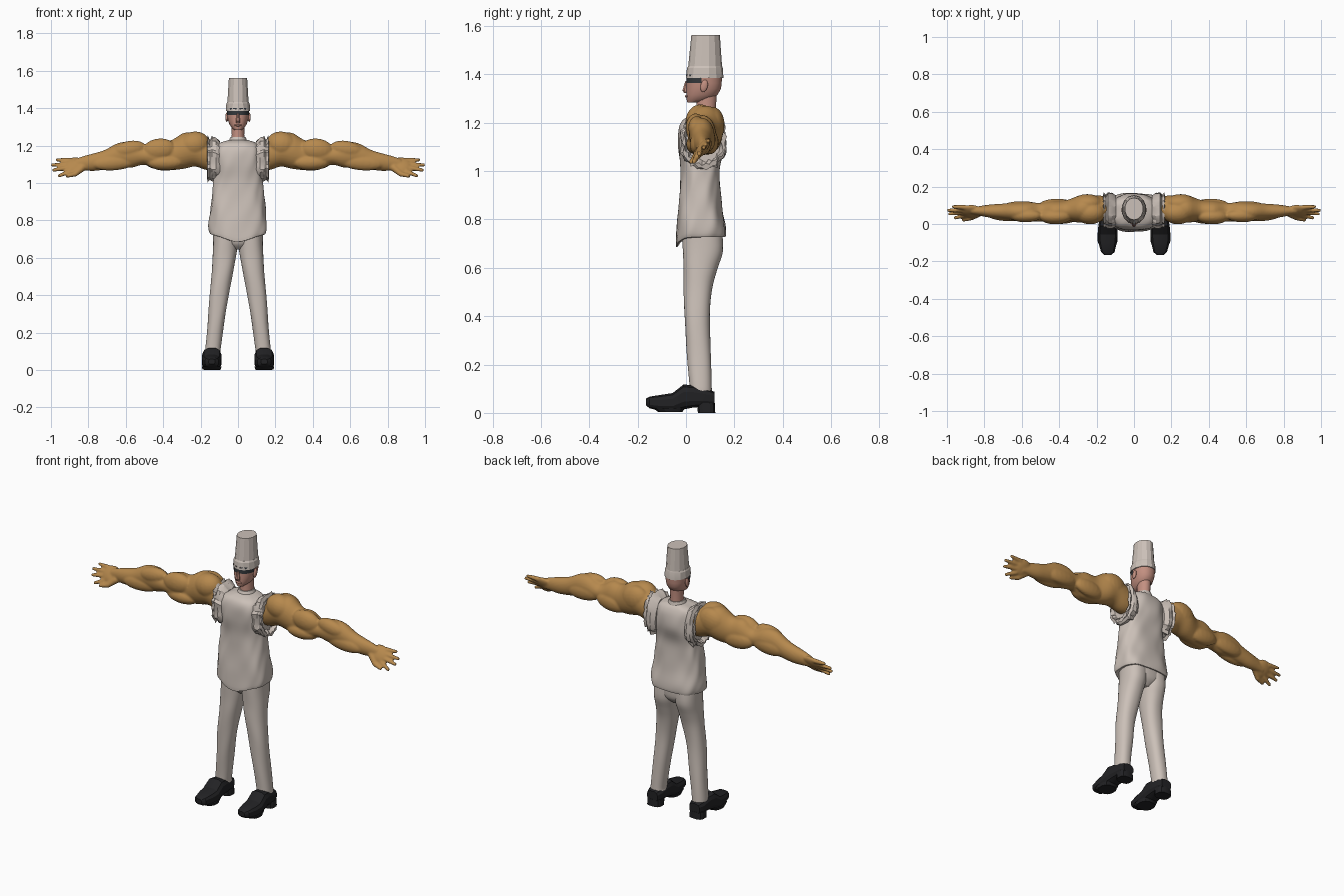
import bpy, bmesh, math, random
from mathutils import Vector, Matrix

if "Cube" in bpy.data.objects:
    bpy.data.objects.remove(bpy.data.objects["Cube"])

random.seed(4)


def material(name, rgb):
    m = bpy.data.materials.new(name)
    m.diffuse_color = (*rgb, 1)
    m.use_nodes = True
    m.node_tree.nodes["Principled BSDF"].inputs["Base Color"].default_value = m.diffuse_color
    return m


CLOTH = material("off_white_cloth", (0.60, 0.53, 0.48))
TAN = material("tan_muscle", (0.47, 0.25, 0.075))
SKIN = material("pink_skin", (0.55, 0.28, 0.22))
BLACK = material("black_leather", (0.016, 0.016, 0.018))
DARK = material("dark_eye_band", (0.035, 0.04, 0.045))


def smooth_rows(rows, sub):
    """Catmull-Rom subdivision of the section rows."""
    out = []
    for i in range(len(rows) - 1):
        p = [Vector(rows[min(max(j, 0), len(rows) - 1)]) for j in range(i - 1, i + 3)]
        for k in range(sub):
            t = k / sub
            out.append(0.5 * (2 * p[1] + (p[2] - p[0]) * t
                       + (2 * p[0] - 5 * p[1] + 4 * p[2] - p[3]) * t * t
                       + (3 * p[1] - p[0] - 3 * p[2] + p[3]) * t ** 3))
    return out + [Vector(rows[-1])]


def loft(bm, axis, rows, n=24, power=2.0, sub=1, wobble=None):
    """Rows are (position on axis, centre1, radius1, centre2, radius2)."""
    rings = []
    for t, c1, r1, c2, r2 in smooth_rows(rows, sub):
        ring = []
        for i in range(n):
            a = 2 * math.pi * (i + 0.5) / n
            w = wobble(t, a) if wobble else 1
            c, s = math.cos(a), math.sin(a)
            u = c1 + w * r1 * math.copysign(abs(c) ** (2 / power), c)
            v = c2 + w * r2 * math.copysign(abs(s) ** (2 / power), s)
            ring.append(bm.verts.new({'x': (t, u, v), 'y': (u, t, v), 'z': (u, v, t)}[axis]))
        rings.append(ring)
    for a, b in zip(rings, rings[1:]):
        for i in range(n):
            bm.faces.new((a[i], a[(i + 1) % n], b[(i + 1) % n], b[i]))
    bm.faces.new(rings[0])
    bm.faces.new(rings[-1])


def ball(bm, c, r, tilt=0.0, axis='X'):
    m = Matrix.Translation(c) @ Matrix.Rotation(math.radians(tilt), 4, axis) @ Matrix.Diagonal((*r, 1))
    bmesh.ops.create_uvsphere(bm, u_segments=20, v_segments=12, radius=1, matrix=m)


def limb(bm, p0, p1, r0, r1):
    """Tapered rod with round ends, for fingers."""
    p0, p1 = Vector(p0), Vector(p1)
    d = p1 - p0
    m = Matrix.Translation((p0 + p1) / 2) @ d.to_track_quat('Z', 'Y').to_matrix().to_4x4()
    bmesh.ops.create_cone(bm, cap_ends=True, segments=12, radius1=r0, radius2=r1, depth=d.length, matrix=m)
    ball(bm, p0, (r0,) * 3)
    ball(bm, p1, (r1,) * 3)


def finish(name, bm, mats, mirror=False, angle=40):
    bmesh.ops.recalc_face_normals(bm, faces=bm.faces)
    me = bpy.data.meshes.new(name)
    bm.to_mesh(me)
    bm.free()
    for m in mats:
        me.materials.append(m)
    ob = bpy.data.objects.new(name, me)
    bpy.context.collection.objects.link(ob)
    if angle:
        bpy.ops.object.select_all(action='DESELECT')
        ob.select_set(True)
        bpy.context.view_layer.objects.active = ob
        bpy.ops.object.shade_smooth_by_angle(angle=math.radians(angle))
    if mirror:
        ob.modifiers.new("mirror", 'MIRROR').use_mirror_merge = False
    return ob


# Tunic: wrinkled body with a hem that dips at the front
bm = bmesh.new()
loft(bm, 'z', [(.735, 0, .125, .062, .085), (.728, 0, .147, .062, .102), (.77, 0, .155, .063, .101),
               (.85, 0, .148, .058, .09), (.95, 0, .137, .059, .082), (1.02, 0, .13, .06, .082),
               (1.10, 0, .125, .064, .097), (1.17, 0, .124, .063, .094), (1.21, 0, .105, .065, .078),
               (1.23, 0, .05, .075, .05)], n=64, power=2.7, sub=4,
     wobble=lambda z, a: 1 + .018 * math.sin(5 * a + 22 * z) + .012 * math.sin(9 * a - 35 * z))
for v in bm.verts:
    if v.co.z < .80:
        f = (.80 - v.co.z) / .07
        v.co.z -= f * .045 * max(0, (.06 - v.co.y) / .1) * max(0, 1 - abs(v.co.x) / .16)
finish("tunic", bm, [CLOTH])

# Torn sleeve frills round the armholes
jag = {}


def ragged(t, a):
    key = (round(t, 3), round(a, 3))
    return jag.setdefault(key, random.uniform(.92, 1.07) + .03 * math.sin(11 * a))


bm = bmesh.new()
loft(bm, 'x', [(.095, .07, .08, 1.12, .10), (.118, .07, .094, 1.125, .118), (.14, .072, .094, 1.13, .124),
               (.15, .073, .082, 1.13, .104), (.162, .074, .088, 1.13, .118), (.166, .074, .078, 1.13, .102),
               (.145, .075, .07, 1.13, .09)], n=40, power=2.3, wobble=ragged)
finish("sleeve_frill", bm, [CLOTH], mirror=True, angle=25)

# Muscular arm and hand, fused by remeshing
bm = bmesh.new()
loft(bm, 'x', [(.10, .082, .065, 1.14, .075), (.17, .083, .068, 1.155, .085), (.23, .082, .073, 1.176, .088),
               (.29, .08, .073, 1.172, .096), (.36, .072, .056, 1.148, .08), (.43, .065, .058, 1.15, .08),
               (.50, .063, .05, 1.145, .047), (.57, .065, .052, 1.15, .068), (.64, .066, .047, 1.148, .066),
               (.71, .068, .04, 1.125, .053), (.77, .069, .035, 1.112, .047), (.83, .07, .025, 1.105, .038),
               (.87, .07, .018, 1.098, .03)], n=32, sub=4)
for c, r, tilt in [((.235, .06, 1.205), (.085, .062, .07), 12), ((.25, .11, 1.19), (.085, .05, .075), 14),
                   ((.42, .04, 1.178), (.09, .042, .06), 5), ((.39, .045, 1.11), (.10, .045, .042), 0),
                   ((.41, .10, 1.12), (.10, .035, .05), -4), ((.58, .045, 1.18), (.09, .036, .045), 10),
                   ((.60, .09, 1.13), (.11, .032, .048), 5), ((.66, .045, 1.11), (.12, .03, .042), 5)]:
    ball(bm, c, r, tilt, 'Y')
ball(bm, (.87, .068, 1.094), (.058, .02, .052), -35)
for s, tip, spread in [(-.036, .955, 1.5), (-.012, .985, 1.35), (.012, .992, 1.35), (.036, .965, 1.4)]:
    base = (.90, .068 + .57 * s, 1.092 + .82 * s)
    end = (tip, .064 + .57 * s * spread, 1.083 + .82 * s * spread)
    limb(bm, base, end, .0135, .0095)
limb(bm, (.835, .055, 1.08), (.87, .033, 1.048), .02, .014)
limb(bm, (.87, .033, 1.048), (.912, .022, 1.038), .014, .010)
arm = finish("arm", bm, [TAN], angle=None)
rm = arm.modifiers.new("fuse", 'REMESH')
rm.mode, rm.voxel_size, rm.use_smooth_shade = 'VOXEL', .006, True
sm = arm.modifiers.new("soften", 'SMOOTH')
sm.factor, sm.iterations = .5, 3
arm.modifiers.new("mirror", 'MIRROR').use_mirror_merge = False

# Trouser legs and seat
bm = bmesh.new()
loft(bm, 'z', [(.085, .134, .041, .06, .047), (.11, .134, .041, .06, .046), (.25, .118, .044, .053, .05),
               (.40, .101, .051, .046, .052), (.52, .083, .057, .050, .06), (.60, .074, .062, .060, .071),
               (.67, .068, .066, .070, .083), (.76, .066, .066, .068, .083)], n=28, power=2.3, sub=4,
     wobble=lambda z, a: 1 + .012 * math.sin(3 * a + 26 * z))
finish("trouser_leg", bm, [CLOTH], mirror=True)
bm = bmesh.new()
loft(bm, 'z', [(.645, 0, .03, .07, .045), (.67, 0, .085, .07, .07), (.70, 0, .12, .07, .08),
               (.76, 0, .13, .066, .085)], n=32, power=2.3, sub=3)
finish("trouser_seat", bm, [CLOTH])

# Shoes with separate heels
bm = bmesh.new()
loft(bm, 'y', [(-.166, .14, .018, .045, .014), (-.15, .14, .037, .043, .025), (-.10, .141, .050, .041, .035),
               (-.055, .141, .054, .043, .040), (-.01, .14, .052, .066, .053), (.03, .138, .047, .068, .047),
               (.09, .137, .046, .062, .036), (.118, .137, .034, .058, .03)], n=12, power=2.8)
finish("shoe", bm, [BLACK], mirror=True, angle=25)
bm = bmesh.new()
loft(bm, 'z', [(0, .138, .044, .085, .037), (.04, .138, .043, .083, .037)], n=12, power=3)
loft(bm, 'z', [(.003, .141, .050, -.065, .05), (.02, .141, .055, -.07, .07)], n=12, power=2.4)
finish("shoe_sole", bm, [BLACK], mirror=True, angle=25)

# Neck and collar
bm = bmesh.new()
loft(bm, 'z', [(1.20, 0, .04, .082, .045), (1.26, 0, .034, .084, .04), (1.34, 0, .036, .085, .045)], n=16)
finish("neck", bm, [SKIN])
bm = bmesh.new()
loft(bm, 'z', [(1.21, 0, .058, .078, .058), (1.245, 0, .041, .082, .046)], n=16)
finish("collar", bm, [CLOTH])

# Head: dark band over the eyes just under the hat
bm = bmesh.new()
loft(bm, 'z', [(1.283, 0, .018, .03, .024), (1.295, 0, .034, .052, .05), (1.315, 0, .047, .066, .065),
               (1.34, 0, .055, .073, .072), (1.363, 0, .059, .075, .073), (1.40, 0, .061, .076, .074)],
     n=24, power=2.2)
bm.faces.ensure_lookup_table()
for f in bm.faces:
    c = f.calc_center_median()
    f.material_index = int(c.z > 1.363 and c.y < .06)
finish("head", bm, [SKIN, DARK])

# Nose, lips and ears
bm = bmesh.new()
loft(bm, 'z', [(1.322, 0, .011, .004, .012), (1.333, 0, .013, -.001, .015), (1.372, 0, .006, .003, .006)], n=8)
ball(bm, (0, .004, 1.309), (.02, .008, .006))
finish("nose_and_lips", bm, [SKIN])
bm = bmesh.new()
ball(bm, (.06, .075, 1.352), (.008, .015, .026), -12)
finish("ear", bm, [SKIN], mirror=True)

# Tall hat: faceted crown over a band
bm = bmesh.new()
loft(bm, 'z', [(1.42, 0, .059, .079, .071), (1.562, 0, .05, .081, .059)], n=14)
finish("hat_crown", bm, [CLOTH], angle=20)
bm = bmesh.new()
loft(bm, 'z', [(1.385, 0, .067, .077, .078), (1.425, 0, .064, .078, .074), (1.434, 0, .059, .079, .070)], n=14)
finish("hat_band", bm, [CLOTH], angle=20)
